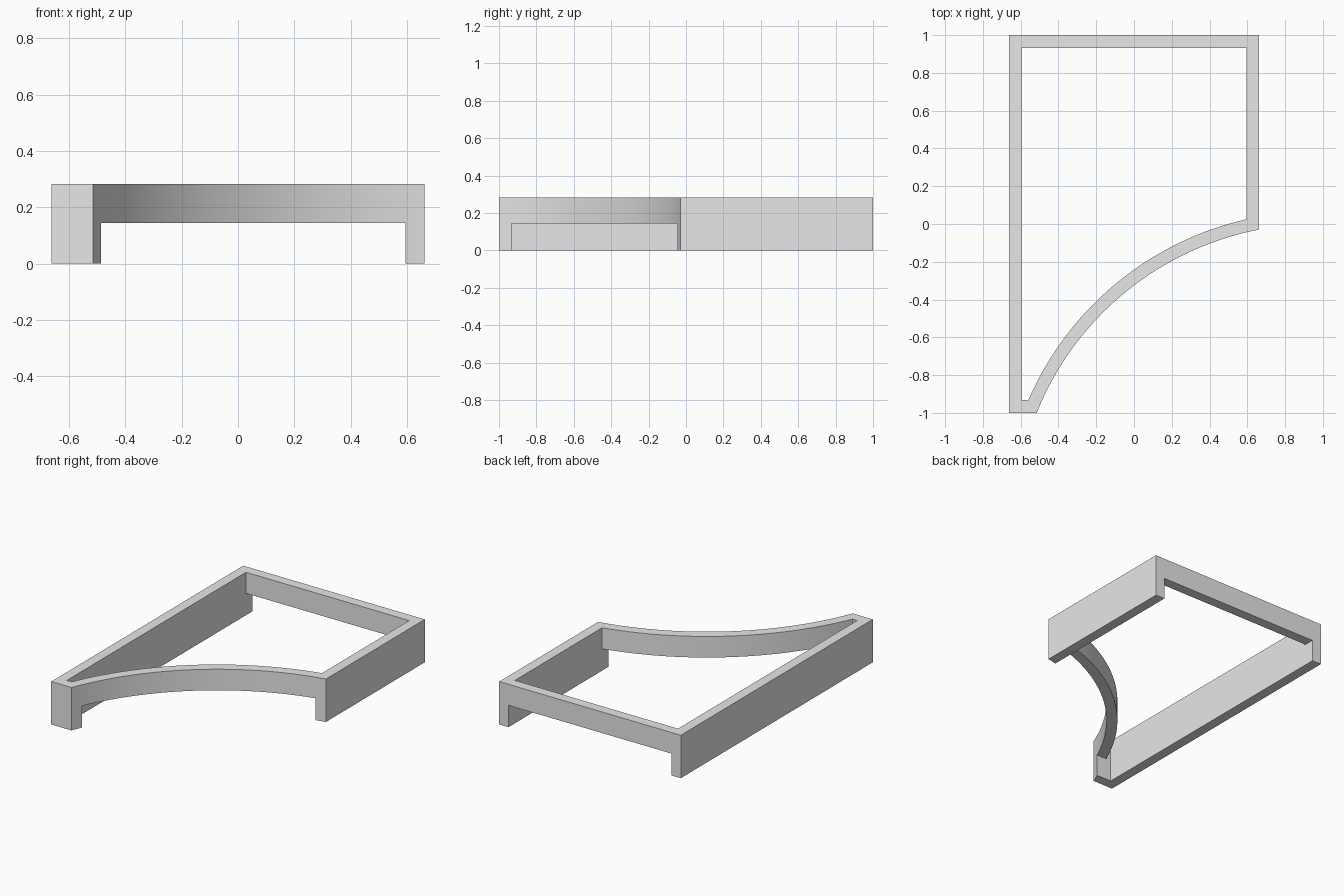
import bpy
import bmesh
import math

if "Cube" in bpy.data.objects:
    bpy.data.objects.remove(bpy.data.objects["Cube"], do_unlink=True)

HALF_W, HALF_D, HEIGHT = 0.662, 1.0, 0.283
WALL, OPENING_Z = 0.067, 0.144
ARC_X, ARC_Y, ARC_R = 0.963, -1.594, 1.593

grey = bpy.data.materials.new("Light grey")
grey.use_nodes = True
grey.diffuse_color = (0.8, 0.8, 0.8, 1)
grey.node_tree.nodes["Principled BSDF"].inputs["Base Color"].default_value = (0.8, 0.8, 0.8, 1)


def prism(name, outline, z0, z1):
    """Extrude a counter-clockwise outline between two heights."""
    bm = bmesh.new()
    base = bm.faces.new([bm.verts.new((x, y, z0)) for x, y in outline])
    top = bmesh.ops.extrude_face_region(bm, geom=[base], use_keep_orig=True)["geom"]
    for v in top:
        if isinstance(v, bmesh.types.BMVert):
            v.co.z = z1
    bmesh.ops.recalc_face_normals(bm, faces=bm.faces)
    mesh = bpy.data.meshes.new(name)
    bm.to_mesh(mesh)
    bm.free()
    mesh.materials.append(grey)
    obj = bpy.data.objects.new(name, mesh)
    bpy.context.collection.objects.link(obj)
    return obj


def plan(inset, steps=48):
    """Rectangle with a concave arc across the front right corner."""
    w, d, r = HALF_W - inset, HALF_D - inset, ARC_R + inset
    start = math.pi - math.asin((-d - ARC_Y) / r)
    end = math.acos((w - ARC_X) / r)
    arc = []
    for i in range(steps + 1):
        a = start + (end - start) * i / steps
        arc.append((ARC_X + r * math.cos(a), ARC_Y + r * math.sin(a)))
    return [(-w, -d)] + arc + [(w, d), (-w, d)]


def cut(target, cutter):
    mod = target.modifiers.new("Cut", 'BOOLEAN')
    mod.operation = 'DIFFERENCE'
    mod.solver = 'EXACT'
    mod.object = cutter
    bpy.context.view_layer.objects.active = target
    bpy.ops.object.modifier_apply(modifier=mod.name)
    bpy.data.objects.remove(cutter, do_unlink=True)


# Frame walls around an open middle
frame = prism("frame", plan(0), 0, HEIGHT)
cut(frame, prism("middle_cutter", plan(WALL), -0.2, HEIGHT + 0.2))

# Low openings under the back rail and the curved front rail, leaving the legs
ix, iy = HALF_W - WALL, HALF_D - WALL
cut(frame, prism("opening_cutter",
                 [(-ix, -iy), (ix, -iy), (ix, HALF_D + 0.2), (-ix, HALF_D + 0.2)],
                 -0.2, OPENING_Z))

# Smooth curved rail with sharp corners
bpy.ops.object.select_all(action='DESELECT')
frame.select_set(True)
bpy.context.view_layer.objects.active = frame
bpy.ops.object.shade_smooth_by_angle(angle=math.radians(30))
